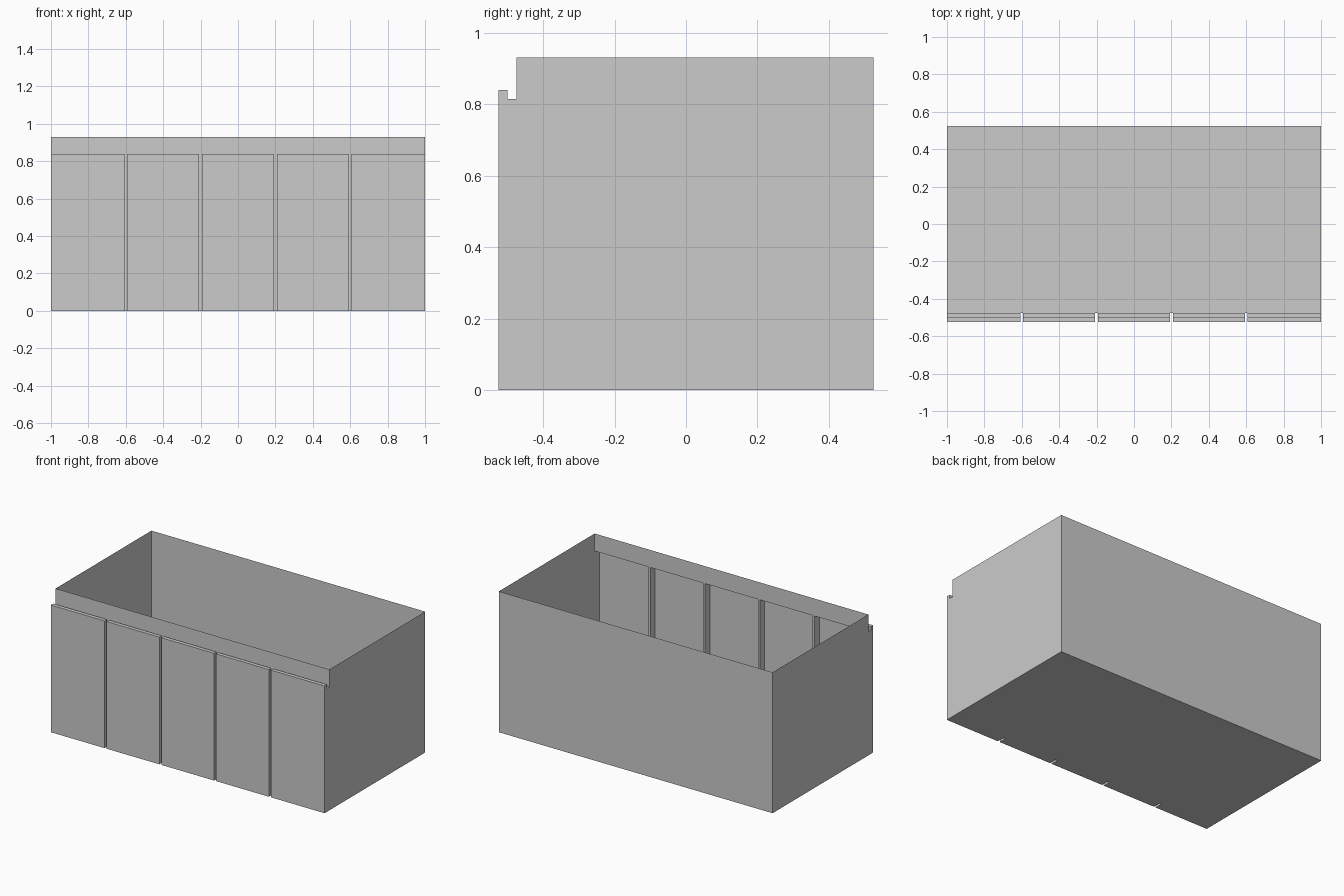
import bpy

if "Cube" in bpy.data.objects:
    bpy.data.objects.remove(bpy.data.objects["Cube"])

W, BACK, INNER, LIP, FRONT = 1.0, 0.525, -0.475, -0.50, -0.525
TOP, LIP_Z, CHANNEL_Z = 0.93, 0.84, 0.815
GAPS = (-0.6, -0.2, 0.2, 0.6)
HALF_GAP = 0.0075


def sweep(verts, faces, profile, x0, x1):
    """Open (y, z) profile swept along x."""
    n, b = len(profile), len(verts)
    verts += [(x, y, z) for x in (x0, x1) for y, z in profile]
    faces += [(b + i, b + n + i, b + n + i + 1, b + i + 1) for i in range(n - 1)]


def cap(verts, faces, profile, x, right):
    """Flat end face, facing +x if right, else -x."""
    b = len(verts)
    verts += [(x, y, z) for y, z in profile]
    order = list(range(b, b + len(profile)))
    faces.append(order[::-1] if right else order)


def make(name, verts, faces):
    mesh = bpy.data.meshes.new(name)
    mesh.from_pydata(verts, [], faces)
    mesh.update()
    obj = bpy.data.objects.new(name, mesh)
    bpy.context.collection.objects.link(obj)


front_profile = [(INNER, 0), (FRONT, 0), (FRONT, LIP_Z), (LIP, LIP_Z),
                 (LIP, CHANNEL_Z), (INNER, CHANNEL_Z)]
box_profile = [(INNER, TOP), (BACK, TOP), (BACK, 0), (INNER, 0)]

# Open-topped carcass: top rail, back, floor, groove backs and notched ends
v, f = [], []
sweep(v, f, [(INNER, CHANNEL_Z), (INNER, TOP)], -W, W)
sweep(v, f, box_profile[1:], -W, W)
for g in GAPS:
    sweep(v, f, [(INNER, 0), (INNER, CHANNEL_Z)], g - HALF_GAP, g + HALF_GAP)
side = front_profile[1:] + box_profile[:3]
cap(v, f, side, -W, False)
cap(v, f, side, W, True)
make("cabinet_carcass", v, f)

# Five door fronts with a finger-pull channel, separated by grooves
starts = [-W] + [g + HALF_GAP for g in GAPS]
ends = [g - HALF_GAP for g in GAPS] + [W]
for i, (x0, x1) in enumerate(zip(starts, ends)):
    v, f = [], []
    sweep(v, f, front_profile, x0, x1)
    if x0 > -W:
        cap(v, f, front_profile, x0, False)
    if x1 < W:
        cap(v, f, front_profile, x1, True)
    make(f"door_front_{i + 1}", v, f)
